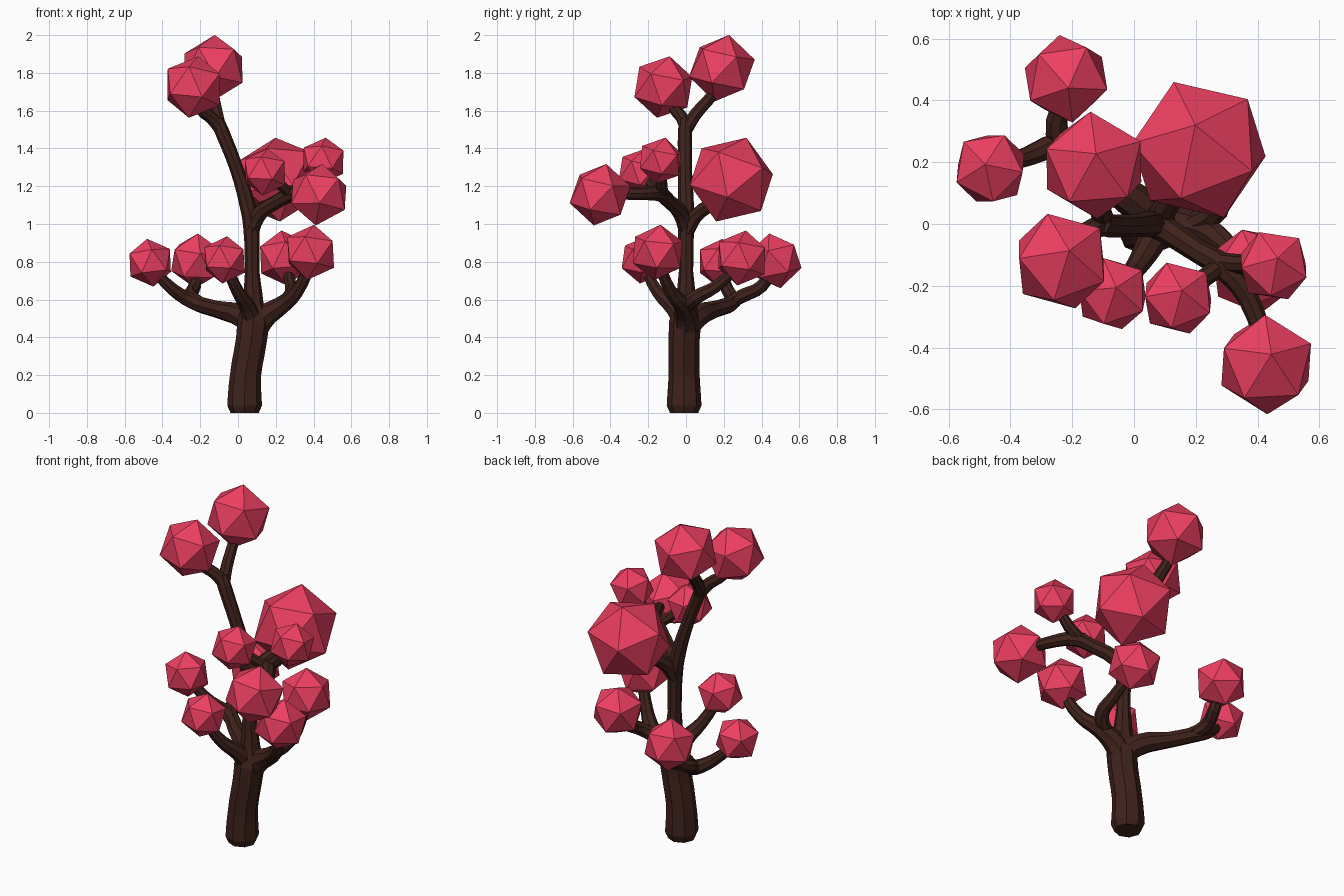
import bpy, bmesh
from mathutils import Vector, Matrix


def material(name, rgb):
    m = bpy.data.materials.new(name)
    m.diffuse_color = (*rgb, 1)
    return m


bark = material("bark", (0.05, 0.016, 0.011))
pink = material("pink", (0.85, 0.05, 0.12))


def limb(name, pts):
    """Eight-sided tapering tube through (x, y, z, radius) points."""
    cu = bpy.data.curves.new(name, 'CURVE')
    cu.dimensions = '3D'
    cu.bevel_depth = 1.0
    cu.bevel_resolution = 2
    cu.resolution_u = 3
    cu.use_fill_caps = True
    sp = cu.splines.new('BEZIER')
    sp.bezier_points.add(len(pts) - 1)
    for bp, (x, y, z, r) in zip(sp.bezier_points, pts):
        bp.co = (x, y, z)
        bp.radius = r
        bp.handle_left_type = bp.handle_right_type = 'AUTO'
    sp.use_smooth = False
    cu.materials.append(bark)
    ob = bpy.data.objects.new(name, cu)
    bpy.context.collection.objects.link(ob)
    bpy.ops.object.select_all(action='DESELECT')
    ob.select_set(True)
    bpy.context.view_layer.objects.active = ob
    bpy.ops.object.convert(target='MESH')


def bloom(name, co, r, up, side):
    """Icosahedron with one corner towards up and the next one towards side."""
    z = Vector((*up, (1 - up[0] ** 2 - up[1] ** 2) ** 0.5))
    s = Vector((*side, 0))
    x = (s - z * s.dot(z)).normalized()
    rot = Matrix((x, z.cross(x), z)).transposed().to_4x4()
    bm = bmesh.new()
    bmesh.ops.create_icosphere(bm, subdivisions=1, radius=r,
                               matrix=Matrix.Translation(co) @ rot)
    me = bpy.data.meshes.new(name)
    bm.to_mesh(me)
    bm.free()
    me.materials.append(pink)
    bpy.context.collection.objects.link(bpy.data.objects.new(name, me))


# trunk and leader
limb("trunk", [(.035, -.01, 0, .075), (.035, -.01, .04, .092), (.04, -.01, .2, .082),
               (.07, -.01, .38, .082), (.08, -.005, .48, .085), (.08, 0, .58, .055),
               (.075, 0, .75, .038), (.07, 0, .98, .042), (.05, 0, 1.1, .042),
               (-.01, -.005, 1.3, .036), (-.085, -.005, 1.49, .038), (-.11, 0, 1.55, .035)])
# top fork
limb("top_twig_back", [(-.095, 0, 1.5, .036), (-.11, .05, 1.58, .034), (-.13, .15, 1.7, .03),
                       (-.13, .19, 1.8, .025)])
limb("top_twig_front", [(-.09, 0, 1.5, .036), (-.14, -.02, 1.56, .034),
                        (-.2, -.06, 1.61, .032), (-.235, -.11, 1.71, .026)])
# low left branch and its fork
limb("left_branch", [(.09, 0, .44, .06), (.02, .06, .51, .062), (-.12, .16, .55, .045),
                     (-.24, .25, .59, .042), (-.34, .22, .65, .034), (-.45, .185, .76, .026)])
limb("left_twig", [(-.18, .21, .57, .035), (-.25, .3, .62, .038), (-.23, .4, .67, .034),
                   (-.22, .46, .77, .028)])
# low front branch
limb("front_branch", [(.08, 0, .46, .06), (.05, -.07, .56, .045), (0, -.15, .64, .034),
                      (-.06, -.22, .77, .028)])
# low right branch and its fork
limb("right_branch", [(.06, 0, .38, .07), (.13, 0, .5, .064), (.23, -.02, .57, .048),
                      (.31, -.08, .64, .036), (.39, -.145, .8, .028)])
limb("right_twig", [(.18, -.01, .55, .04), (.27, .05, .61, .04), (.28, .16, .67, .033),
                    (.25, .28, .78, .026)])
# middle branches
limb("middle_branch", [(.07, 0, .97, .04), (.12, -.03, 1.06, .042), (.21, -.09, 1.12, .038),
                       (.29, -.14, 1.16, .042), (.37, -.24, 1.16, .034),
                       (.43, -.42, 1.16, .028)])
limb("middle_twig_right", [(.26, -.12, 1.15, .03), (.35, -.13, 1.21, .032),
                           (.44, -.13, 1.33, .024)])
limb("middle_twig_front", [(.29, -.13, 1.15, .03), (.22, -.18, 1.21, .03),
                           (.14, -.24, 1.28, .024)])
limb("middle_branch_back", [(.07, 0, .95, .04), (.1, .05, 1.04, .04), (.16, .15, 1.12, .035),
                            (.21, .24, 1.23, .028)])

# faceted blooms: position, radius, corner tilt, neighbouring corner heading
blooms = [
    ((-.22, .47, .805), .148, (.05, -.2), (.46, .89)),
    ((-.465, .18, .795), .128, (-.13, .1), (.46, .89)),
    ((-.13, .19, 1.825), .18, (.04, .21), (.92, .4)),
    ((.21, .24, 1.235), .236, (-.05, .34), (.75, .66)),
    ((-.235, -.12, 1.725), .168, (.15, .2), (.77, .64)),
    ((-.07, -.225, .81), .127, (.1, .15), (.8, .6)),
    ((.143, -.24, 1.275), .127, (.1, .2), (.76, .65)),
    ((.452, -.135, 1.335), .125, (.1, .2), (.69, .72)),
    ((.428, -.455, 1.155), .167, (.1, .2), (.92, .38)),
    ((.385, -.15, .85), .148, (.12, .1), (.8, .6)),
    ((.245, .295, .82), .148, (-.1, .15), (.5, .86)),
]
for i, b in enumerate(blooms):
    bloom(f"bloom_{i + 1}", *b)
